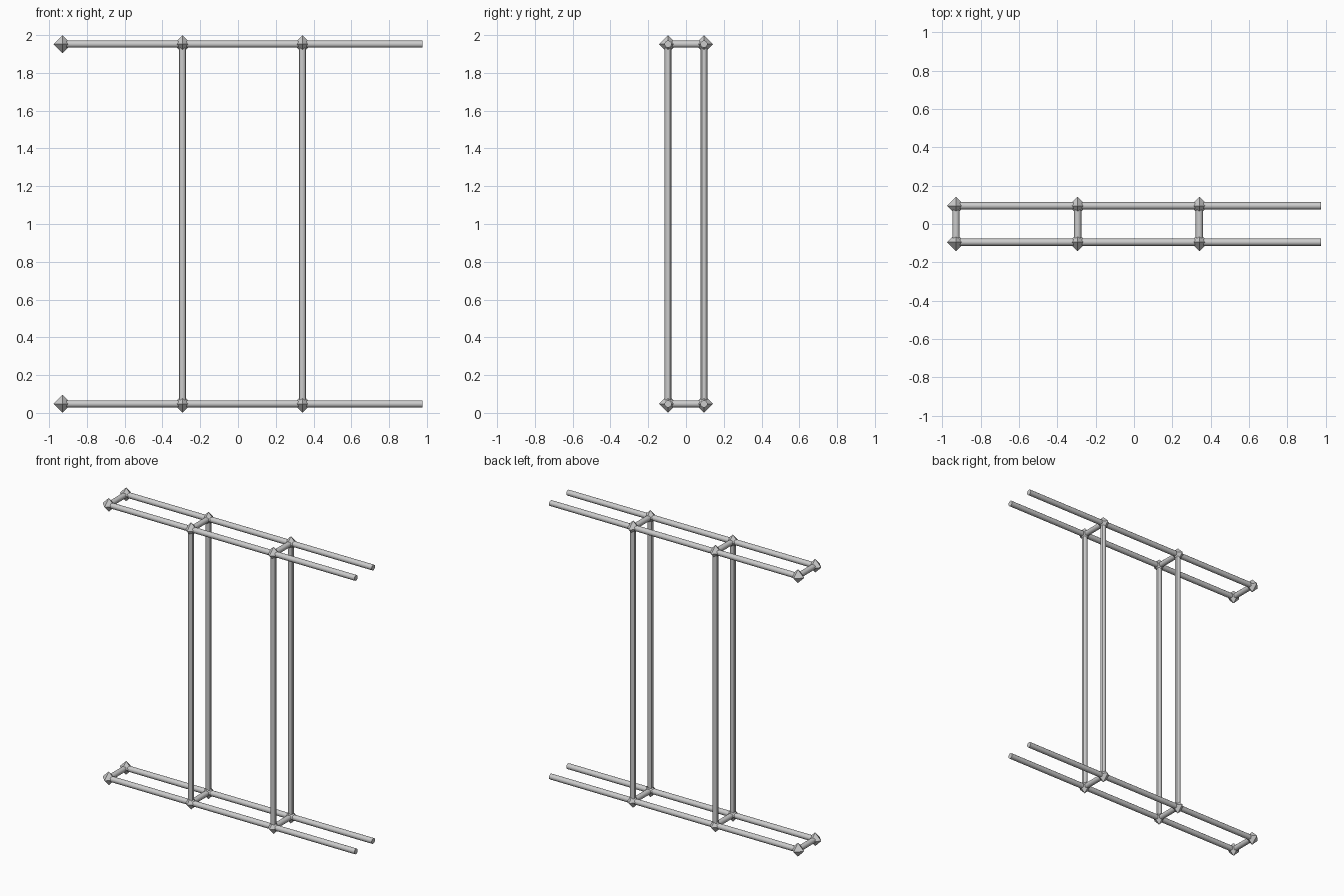
import bpy
from mathutils import Vector

if "Cube" in bpy.data.objects:
    bpy.data.objects.remove(bpy.data.objects["Cube"])

BAY = 0.635                      # bay spacing
X0 = -0.929                      # first joint
Y = 0.095                        # half depth
Z_LOW, Z_HIGH = 0.0476, 1.9524   # rail heights
ROD_R, JOINT_R = 0.019, 0.0476


def rod(name, a, b):
    """Round bar between two points."""
    a, b = Vector(a), Vector(b)
    bpy.ops.mesh.primitive_cylinder_add(vertices=12, radius=ROD_R, depth=(b - a).length,
                                        location=(a + b) / 2)
    ob = bpy.context.object
    ob.name = name
    ob.rotation_euler = (b - a).to_track_quat('Z', 'Y').to_euler()
    bpy.ops.object.shade_smooth_by_angle()


def joint(name, p):
    """Octahedral node."""
    mesh = bpy.data.meshes.new(name)
    r = JOINT_R
    verts = [(r, 0, 0), (0, r, 0), (-r, 0, 0), (0, -r, 0), (0, 0, r), (0, 0, -r)]
    faces = []
    for i in range(4):
        j = (i + 1) % 4
        faces += [(i, j, 4), (j, i, 5)]
    mesh.from_pydata(verts, [], faces)
    ob = bpy.data.objects.new(name, mesh)
    ob.location = p
    bpy.context.collection.objects.link(ob)


xs = [X0 + i * BAY for i in range(3)]

for level, z in (("lower", Z_LOW), ("upper", Z_HIGH)):
    # Long rails, open at the right end
    for side, y in (("front", -Y), ("back", Y)):
        rod(f"{level}_{side}_rail", (X0, y, z), (X0 + 3 * BAY, y, z))
        for i, x in enumerate(xs):
            joint(f"{level}_{side}_joint_{i + 1}", (x, y, z))
    # Short cross bars between front and back rails
    for i, x in enumerate(xs):
        rod(f"{level}_cross_bar_{i + 1}", (x, -Y, z), (x, Y, z))

# Uprights at the two inner joints
for side, y in (("front", -Y), ("back", Y)):
    for i, x in enumerate(xs[1:]):
        rod(f"{side}_upright_{i + 1}", (x, y, Z_LOW), (x, y, Z_HIGH))
